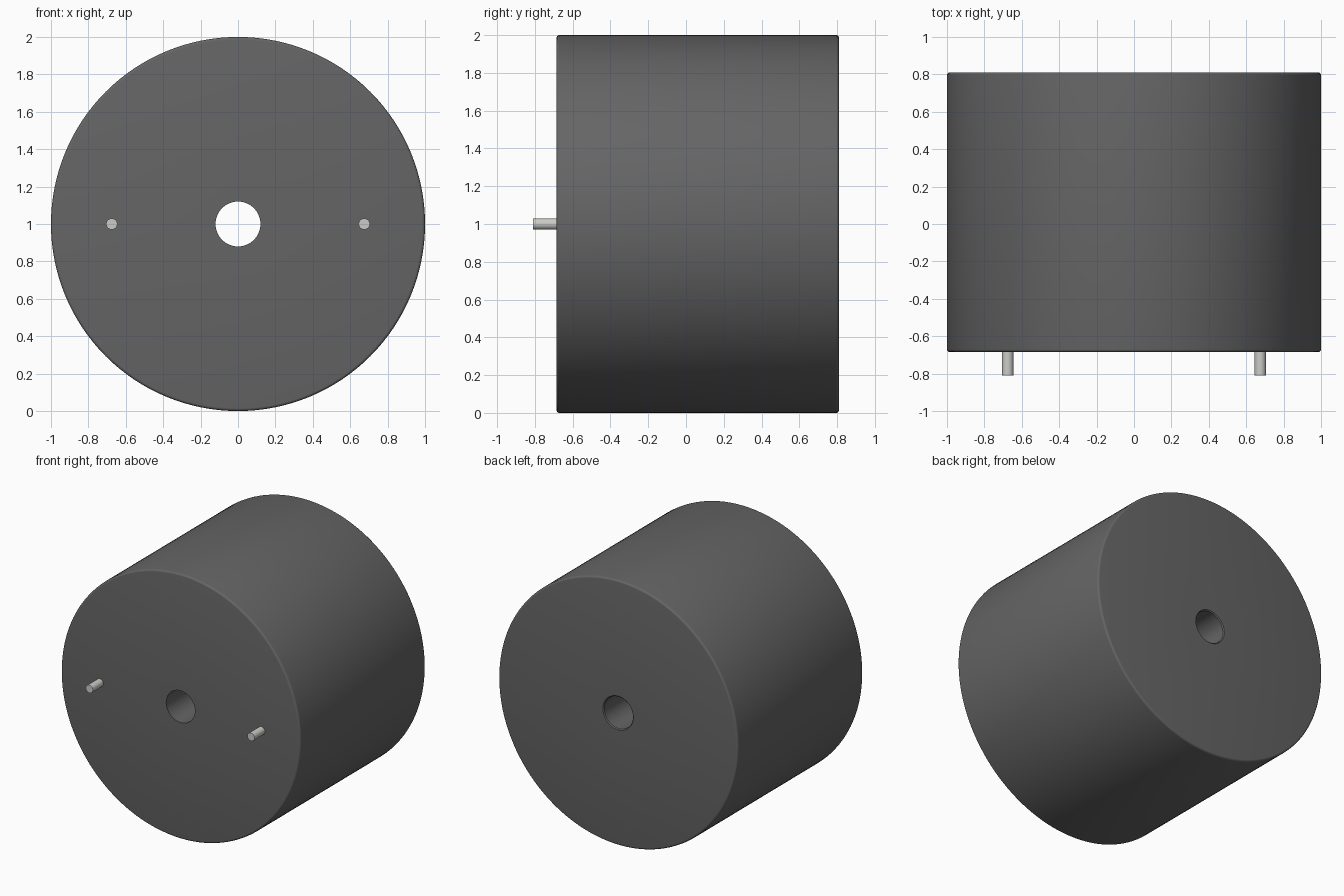
import bpy, bmesh, math
from mathutils import Vector, Matrix

if "Cube" in bpy.data.objects:
    bpy.data.objects.remove(bpy.data.objects["Cube"])

FRONT, BACK, R, HOLE, F = -0.685, 0.81, 1.0, 0.12, 0.015
PIN_X, PIN_R = 0.675, 0.03


def material(name, rgb):
    m = bpy.data.materials.new(name)
    m.diffuse_color = (*rgb, 1)
    m.use_nodes = True
    m.node_tree.nodes["Principled BSDF"].inputs["Base Color"].default_value = m.diffuse_color
    return m


def finish(bm, name, mat):
    bmesh.ops.recalc_face_normals(bm, faces=bm.faces)
    mesh = bpy.data.meshes.new(name)
    bm.to_mesh(mesh)
    bm.free()
    obj = bpy.data.objects.new(name, mesh)
    bpy.context.collection.objects.link(obj)
    mesh.materials.append(mat)
    bpy.ops.object.select_all(action='DESELECT')
    bpy.context.view_layer.objects.active = obj
    obj.select_set(True)
    bpy.ops.object.shade_smooth_by_angle(angle=math.radians(30))
    return obj


def arc(r, y, start):
    # Quarter-round corner of the profile in (radius, y)
    angles = [math.radians(start + 90 * i / 4) for i in range(5)]
    return [(r + F * math.cos(a), y + F * math.sin(a)) for a in angles]


dark = material("dark_grey", (0.13, 0.13, 0.13))
metal = material("pin_metal", (0.6, 0.6, 0.57))

# Cylindrical body with rounded rims and a through bore, lathed around y
profile = [(HOLE, FRONT)] + arc(R - F, FRONT + F, -90) + arc(R - F, BACK - F, 0)
profile += [(HOLE + 0.007, BACK), (HOLE, BACK - 0.007)]
bm = bmesh.new()
verts = [bm.verts.new((r, y, 1)) for r, y in profile]
edges = [bm.edges.new((v, verts[(i + 1) % len(verts)])) for i, v in enumerate(verts)]
bmesh.ops.spin(bm, geom=verts + edges, cent=(0, 0, 1), axis=(0, 1, 0),
               angle=math.tau, steps=128, use_merge=True)
bmesh.ops.remove_doubles(bm, verts=bm.verts, dist=1e-5)
finish(bm, "body", dark)

# Two terminal pins on the front face
for side, name in ((-1, "left_pin"), (1, "right_pin")):
    bm = bmesh.new()
    length = FRONT + 0.81
    place = (Matrix.Translation(Vector((side * PIN_X, FRONT - length / 2, 1)))
             @ Matrix.Rotation(math.pi / 2, 4, 'X'))
    bmesh.ops.create_cone(bm, cap_ends=True, segments=32, radius1=PIN_R,
                          radius2=PIN_R, depth=length, matrix=place)
    finish(bm, name, metal)
